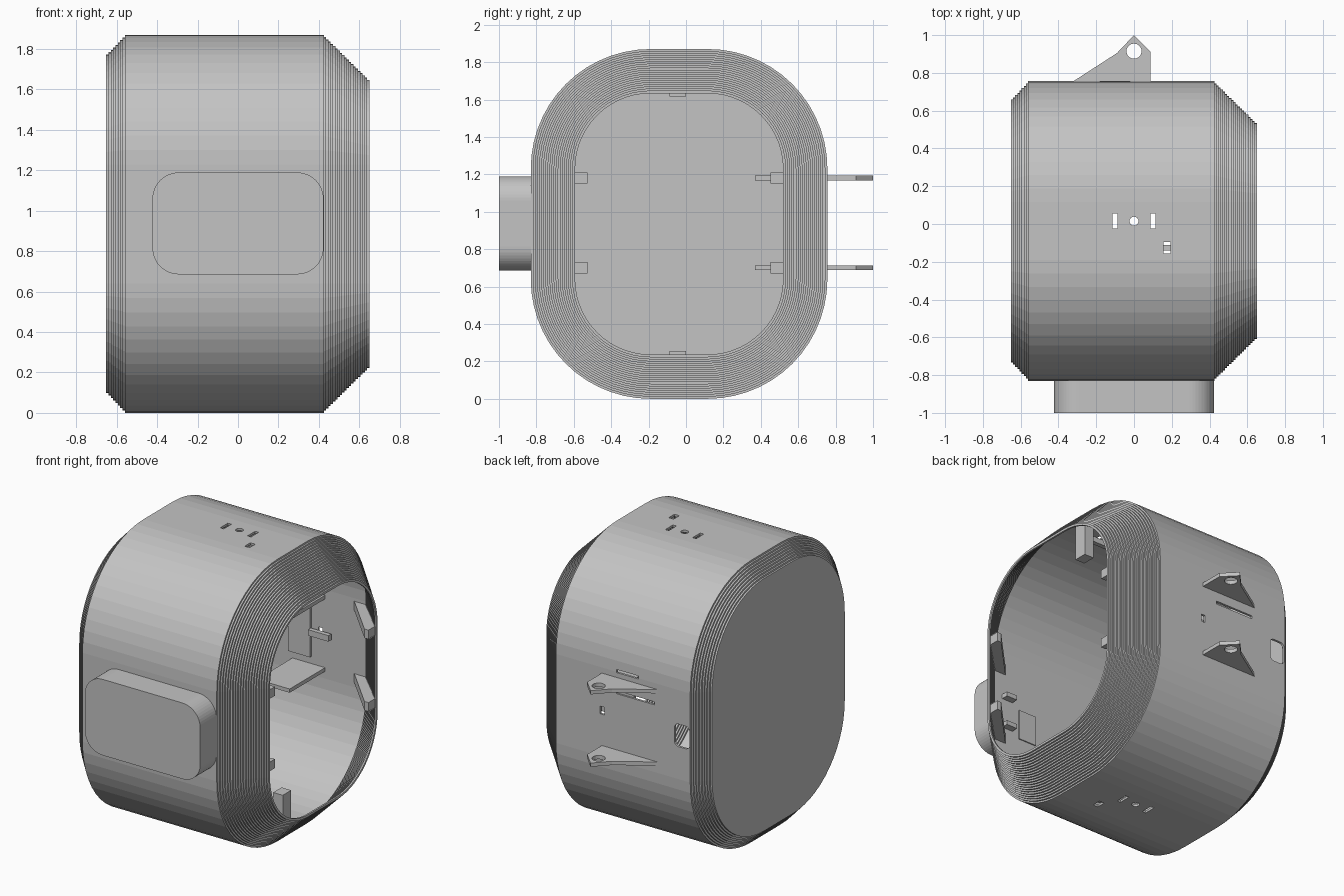
import bpy, bmesh, math
from mathutils import Vector

if bpy.data.objects.get("Cube"):
    bpy.data.objects.remove(bpy.data.objects["Cube"], do_unlink=True)

CY, CZ = -0.037, 0.935          # centre of the housing section
HY, HZ, R = 0.793, 0.935, 0.64  # half sizes and corner radius
WALL = 0.015

grey = bpy.data.materials.new("plain_grey")
grey.use_nodes = True
grey.diffuse_color = (0.55, 0.55, 0.55, 1)
grey.node_tree.nodes["Principled BSDF"].inputs["Base Color"].default_value = grey.diffuse_color


def finish(name, bm):
    bmesh.ops.recalc_face_normals(bm, faces=bm.faces)
    mesh = bpy.data.meshes.new(name)
    bm.to_mesh(mesh)
    bm.free()
    mesh.materials.append(grey)
    obj = bpy.data.objects.new(name, mesh)
    bpy.context.collection.objects.link(obj)
    return obj


def rounded(hw, hh, r, seg):
    """Outline of a rounded rectangle as (u, v) pairs."""
    pts = []
    for q, (su, sv) in enumerate([(1, 1), (-1, 1), (-1, -1), (1, -1)]):
        for i in range(seg + 1):
            a = math.pi / 2 * (q + i / seg)
            pts.append((su * (hw - r) + r * math.cos(a), sv * (hh - r) + r * math.sin(a)))
    return pts


def prism(bm, pts, shift):
    """Extrude a closed outline of 3D points along a vector."""
    face = bm.faces.new([bm.verts.new(p) for p in pts])
    new = bmesh.ops.extrude_face_region(bm, geom=[face])["geom"]
    bmesh.ops.translate(bm, vec=Vector(shift), verts=[v for v in new if isinstance(v, bmesh.types.BMVert)])


def add_box(bm, x, y, z):
    prism(bm, [(x[0], y[0], z[0]), (x[1], y[0], z[0]), (x[1], y[1], z[0]), (x[0], y[1], z[0])],
          (0, 0, z[1] - z[0]))


def box(name, x, y, z):
    bm = bmesh.new()
    add_box(bm, x, y, z)
    return finish(name, bm)


def cut(target, bm):
    bmesh.ops.recalc_face_normals(bm, faces=bm.faces)
    cutter = finish("cutter", bm)
    cutter.hide_render = True
    mod = target.modifiers.new("cut", "BOOLEAN")
    mod.operation, mod.solver, mod.object = "DIFFERENCE", "EXACT", cutter
    bpy.context.view_layer.objects.active = target
    bpy.ops.object.modifier_apply(modifier=mod.name)
    bpy.data.objects.remove(cutter, do_unlink=True)


# Stepped hollow housing, closed at -x and open at +x
def stairs(x0, x1, inset, n):
    out = []
    for i in range(n):
        d = inset * (i + 1) / n
        out += [(x0 + (x1 - x0) * i / n, d), (x0 + (x1 - x0) * (i + 1) / n, d)]
    return out


left = stairs(-0.56, -0.652, 0.098, 8)[::-1]
right = stairs(0.425, 0.65, 0.222, 20)
outer = left + [(-0.56, 0), (0.425, 0)] + right
inner = [(max(x, -0.652 + WALL), d + WALL) for x, d in reversed(outer)]
bm = bmesh.new()
loops = []
for x, d in outer + inner:
    loops.append([bm.verts.new((x, CY + u, CZ + v)) for u, v in rounded(HY - d, HZ - d, R - d, 14)])
for a, b in zip(loops, loops[1:]):
    for i in range(len(a)):
        j = (i + 1) % len(a)
        bm.faces.new((a[i], a[j], b[j], b[i]))
bm.faces.new(loops[0])
bm.faces.new(loops[-1])
housing = finish("housing", bm)

# Slots and holes through the housing wall
bm = bmesh.new()
for z in ((-0.05, 0.05), (1.82, 1.92)):
    for x in (-0.1, 0.1):
        add_box(bm, (x - 0.013, x + 0.013), (-0.025, 0.055), z)
    add_box(bm, (0.157, 0.193), (-0.155, -0.095), z)
    prism(bm, [(0.024 * math.cos(t * math.pi / 8), 0.015 + 0.024 * math.sin(t * math.pi / 8), z[0])
               for t in range(16)], (0, 0, z[1] - z[0]))
back = (0.70, 0.80)
add_box(bm, (0.07, 0.10), back, (0.92, 0.97))
add_box(bm, (-0.18, -0.02), back, (1.225, 1.245))
add_box(bm, (-0.30, -0.02), back, (1.085, 1.105))
prism(bm, [(-0.5 + u, 0.6, 0.93 + v) for u, v in rounded(0.055, 0.075, 0.03, 5)], (0, 0.25, 0))
cut(housing, bm)

# Rounded block on the front
bm = bmesh.new()
prism(bm, [(u, -1, 0.9375 + v) for u, v in rounded(0.423, 0.252, 0.13, 12)], (0, 0.175, 0))
finish("front_block", bm)

# Rear eyelet brackets passing through the wall, and retaining ribs at the mouth
for level, zc in (("lower", 0.70), ("upper", 1.18)):
    bm = bmesh.new()
    outline = [(-0.33, 0.75), (-0.09, 0.905), (0, 1), (0.088, 0.91), (0.088, 0.75),
               (0.12, 0.745), (0.12, 0.37), (-0.12, 0.37), (-0.12, 0.745)]
    prism(bm, [(x, y, zc - 0.0125) for x, y in outline], (0, 0, 0.025))
    bracket = finish(level + "_bracket", bm)
    bm = bmesh.new()
    prism(bm, [(0.04 * math.cos(t * math.pi / 12), 0.915 + 0.04 * math.sin(t * math.pi / 12), zc - 0.1)
               for t in range(24)], (0, 0, 0.2))
    cut(bracket, bm)
    for side, s in (("back", 1), ("front", -1)):
        bm = bmesh.new()
        rib = [(0.33, 0.782), (0.42, 0.782), (0.64, 0.562), (0.64, 0.49), (0.61, 0.49)]
        prism(bm, [(x, CY + s * y, zc - 0.03) for x, y in rib], (0, 0, 0.06))
        finish(f"{level}_{side}_rib", bm)

# Stop blocks and spring strips on the floor and ceiling
for level, s in (("lower", -1), ("upper", 1)):
    def span(a, b):
        return sorted((CZ + s * a, CZ + s * b))
    box(level + "_stop", (0.32, 0.39), (-0.088, 0.0), span(0.68, 0.925))
    box(level + "_strip", (0.10, 0.25), (-0.14, -0.11), span(0.88, 0.915))

# Small fittings on the inner walls
box("back_strip", (0.03, 0.18), (0.69, 0.72), (0.92, 0.96))
box("back_plate", (-0.14, 0.02), (0.725, 0.745), (0.76, 1.10))
box("front_plate", (0.10, 0.23), (-0.82, -0.808), (0.74, 0.94))
for level, z in (("lower", 0.79), ("upper", 0.99)):
    box(level + "_front_tab", (0.28, 0.36), (-0.82, -0.77), (z - 0.015, z + 0.015))
